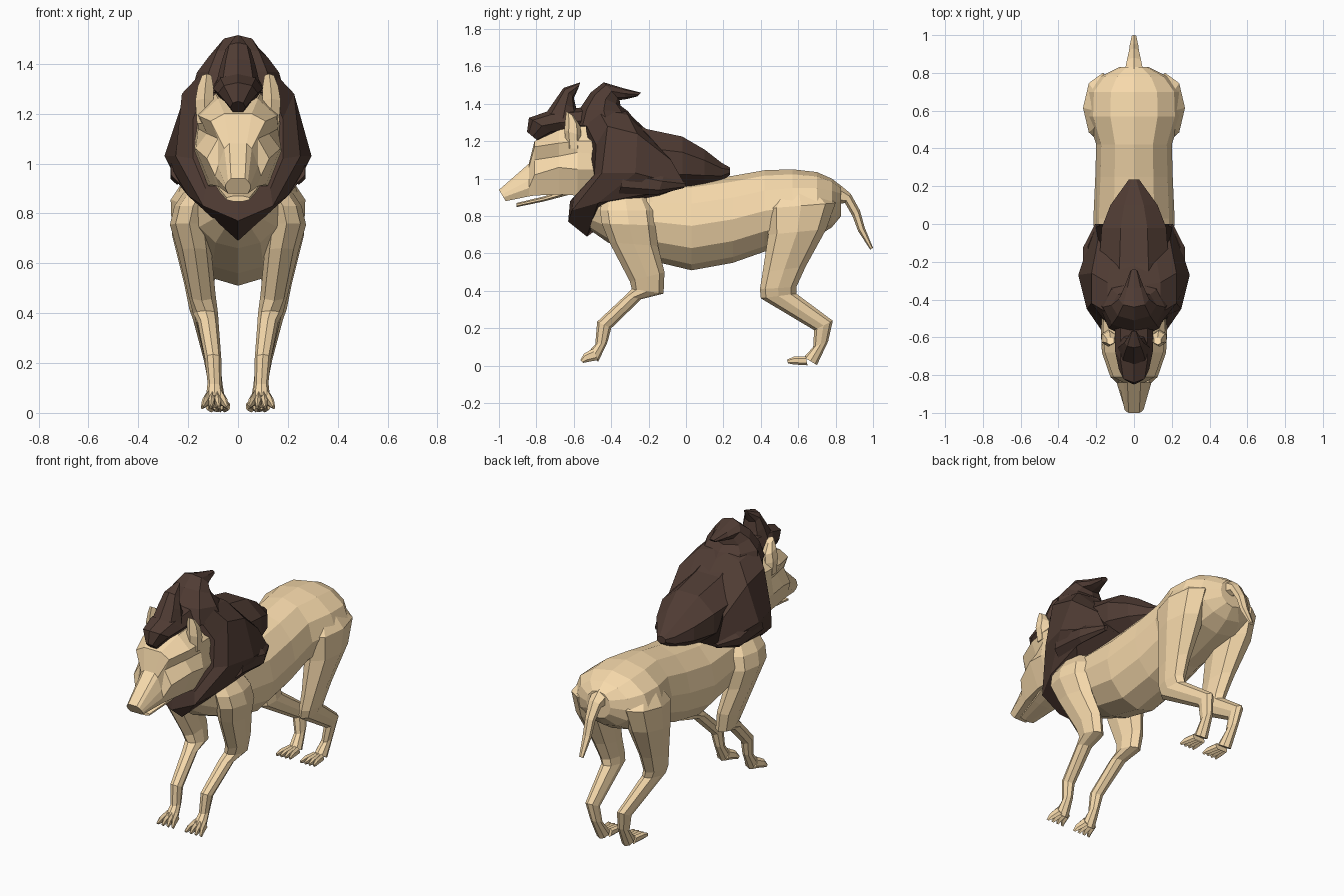
import bpy, bmesh
from math import sin, cos, pi
from mathutils import Vector


def material(name, rgb):
    m = bpy.data.materials.new(name)
    m.diffuse_color = (*rgb, 1)
    return m


FUR = material("fur", (0.93, 0.70, 0.41))
MANE = material("mane", (0.08, 0.045, 0.034))


def oval(y, top, bottom, w, n=8, phase=.5):
    """Upright ring across the body; phase 0.5 gives a flat top and bottom, 0 gives points."""
    c, h = (top + bottom) / 2, (top - bottom) / 2 / cos(phase * 2 * pi / n)
    angles = [(i + phase) * 2 * pi / n for i in range(n)]
    return [Vector((w * sin(a), y, c + h * cos(a))) for a in angles]


def span(x, w, y1, z1, y2, z2, n=8):
    """Ring stretched between a front and a back point of the side outline."""
    a, b = Vector((x, y1, z1)), Vector((x, y2, z2))
    return [(a + b) / 2 + (a - b) / 2 * cos(2 * pi * i / n) + Vector((w * sin(2 * pi * i / n), 0, 0))
            for i in range(n)]


def spans(rows, n=8):
    return [span(*r, n=n) for r in rows]


def halves(points):
    """Mirror a right half outline into a full ring."""
    pts = [Vector(p) for p in points]
    return pts + [Vector((-p.x, p.y, p.z)) for p in reversed(pts) if p.x > 0]


def loft(name, mat, *tubes, side=1):
    """Skin each list of rings into a capped tube, all in one flat-shaded object."""
    bm = bmesh.new()
    for rings in tubes:
        vs = [[bm.verts.new((p.x * side, p.y, p.z)) for p in r] for r in rings]
        n = len(vs[0])
        for a, b in zip(vs, vs[1:]):
            for i in range(n):
                j = (i + 1) % n
                bm.faces.new((a[i], a[j], b[j], b[i]))
        bm.faces.new(vs[0])
        bm.faces.new(vs[-1])
    bmesh.ops.recalc_face_normals(bm, faces=bm.faces)
    me = bpy.data.meshes.new(name)
    bm.to_mesh(me)
    bm.free()
    me.materials.append(mat)
    ob = bpy.data.objects.new(name, me)
    bpy.context.collection.objects.link(ob)
    return ob


# Torso
loft("body", FUR, [oval(*r, n=12, phase=0) for r in (
    (-0.52, 0.95, 0.73, 0.10), (-0.42, 1.00, 0.66, 0.18), (-0.18, 0.98, 0.56, 0.205),
    (0.03, 0.985, 0.51, 0.215), (0.25, 1.015, 0.55, 0.205), (0.42, 1.045, 0.61, 0.20),
    (0.57, 1.05, 0.65, 0.25), (0.70, 1.035, 0.69, 0.245), (0.78, 1.00, 0.74, 0.18),
    (0.83, 0.96, 0.80, 0.08))])

# Tail
loft("tail", FUR, spans((
    (0, 0.055, 0.80, 0.86, 0.82, 0.97), (0, 0.042, 0.85, 0.87, 0.88, 0.92),
    (0, 0.03, 0.89, 0.80, 0.93, 0.83), (0, 0.026, 0.92, 0.72, 0.955, 0.74),
    (0, 0.014, 0.985, 0.62, 1.0, 0.63)), 6))

# Head with sunken eye sockets
head = (
    (-0.985, ((.028, .94), (.04, .93), (.05, .915), (.05, .90), (.04, .88))),
    (-0.84, ((.035, 1.08), (.055, 1.06), (.08, .99), (.092, .95), (.075, .905))),
    (-0.81, ((.055, 1.20), (.11, 1.17), (.08, 1.10), (.125, 1.02), (.085, .91))),
    (-0.68, ((.08, 1.26), (.155, 1.19), (.125, 1.12), (.17, 1.06), (.11, .915))),
    (-0.58, ((.09, 1.28), (.165, 1.20), (.16, 1.14), (.175, 1.05), (.12, .91))),
    (-0.44, ((.09, 1.28), (.16, 1.20), (.17, 1.13), (.17, 1.05), (.11, .95))))
rings = [halves([(x, y, z) for x, z in pts]) for y, pts in head]
for p in rings[0]:
    p.y += (p.z - 0.915) * -0.6
loft("head", FUR, rings)
loft("lower_jaw", FUR, [oval(*r) for r in (
    (-0.905, 0.87, 0.848, 0.05), (-0.76, 0.905, 0.878, 0.08), (-0.60, 0.96, 0.92, 0.11))])

# Mane: collar around the face, hanging to a point on the chest
loft("mane_collar", MANE, [halves(r) for r in (
    ((0, -.58, 1.34), (.13, -.54, 1.30), (.18, -.48, 1.18), (.18, -.49, 1.02), (.13, -.60, .90), (0, -.62, .88)),
    ((0, -.50, 1.42), (.14, -.47, 1.37), (.225, -.42, 1.28), (.25, -.45, 1.03), (.14, -.61, .83), (0, -.63, .77)),
    ((0, -.33, 1.37), (.14, -.31, 1.34), (.225, -.26, 1.24), (.295, -.27, 1.03), (.20, -.47, .87), (0, -.53, .69)),
    ((0, -.21, 1.26), (.12, -.19, 1.22), (.19, -.08, 1.10), (.205, 0, .96), (.24, -.20, .92), (0, -.46, .80)))])

# Mane: cape over the back, crest and forelock
loft("mane_cape", MANE, [oval(*r) for r in (
    (-0.36, 1.34, 0.90, 0.19), (-0.21, 1.265, 0.92, 0.20), (-0.02, 1.225, 0.94, 0.185),
    (0.10, 1.155, 0.96, 0.135), (0.19, 1.085, 0.985, 0.065), (0.235, 1.06, 1.02, 0.03))])
loft("mane_crest", MANE, spans((
    (0, .19, -.61, 1.29, -.22, 1.25), (0, .165, -.57, 1.37, -.31, 1.36),
    (0, .12, -.51, 1.46, -.35, 1.39), (0, .08, -.44, 1.515, -.355, 1.42),
    (0, .05, -.34, 1.485, -.32, 1.425), (0, .02, -.24, 1.46, -.26, 1.44))))
loft("forelock", MANE, spans((
    (0, .03, -.85, 1.25, -.79, 1.20), (0, .08, -.84, 1.325, -.70, 1.24),
    (0, .10, -.74, 1.36, -.61, 1.24), (0, .10, -.56, 1.38, -.50, 1.24))), spans((
    (0, .09, -.77, 1.32, -.55, 1.30), (0, .07, -.70, 1.42, -.585, 1.37),
    (0, .05, -.655, 1.485, -.60, 1.43), (0, .015, -.565, 1.515, -.575, 1.485))))


def toes(x, rows):
    """Four small spread toes, each following the same side outline."""
    return [spans([(x + dx * spread, w, *yz) for spread, w, yz in rows], 6)
            for dx in (-.036, -.012, .012, .036)]


front_toe = ((.7, .015, (-.50, .09, -.47, .03)), (1.1, .013, (-.545, .065, -.525, .02)),
             (1.4, .006, (-.565, .03, -.55, .015)))
hind_toe = ((.7, .015, (.64, .05, .65, .002)), (1.0, .013, (.575, .048, .58, .006)),
            (1.2, .006, (.54, .032, .545, .012)))

# Paired parts: ears, side locks and legs
for label, s in (("left", 1), ("right", -1)):
    loft(label + "_ear", FUR, spans((
        (.13, .04, -.64, 1.16, -.56, 1.16), (.135, .042, -.65, 1.26, -.56, 1.23),
        (.13, .036, -.645, 1.32, -.565, 1.28), (.125, .022, -.64, 1.36, -.60, 1.335)), 6), side=s)
    loft(label + "_mane_lock", MANE, spans((
        (.235, .04, -.32, 1.06, -.36, .92), (.245, .03, -.12, 1.01, -.15, .915),
        (.195, .015, 0, .98, -.01, .95)), 6), side=s)
    loft(label + "_front_leg", FUR, spans((
        (.13, .06, -.44, .92, -.22, .93), (.18, .075, -.46, .83, -.17, .83),
        (.195, .078, -.45, .76, -.16, .75),
        (.175, .068, -.41, .66, -.15, .64), (.145, .055, -.30, .45, -.115, .50),
        (.13, .05, -.29, .41, -.12, .385), (.12, .042, -.325, .375, -.24, .355),
        (.10, .033, -.475, .235, -.40, .20), (.094, .028, -.485, .115, -.42, .125),
        (.093, .038, -.525, .07, -.47, .02))), *toes(.093, front_toe), side=s)
    loft(label + "_hind_leg", FUR, spans((
        (.14, .07, .50, .94, .70, .95), (.165, .105, .43, .84, .80, .87),
        (.17, .095, .44, .70, .75, .73), (.155, .06, .41, .50, .64, .53),
        (.145, .05, .395, .41, .59, .42), (.135, .045, .40, .36, .59, .385),
        (.105, .033, .685, .19, .785, .24), (.09, .028, .68, .10, .76, .13),
        (.083, .036, .63, .045, .70, .003))), *toes(.08, hind_toe), side=s)
